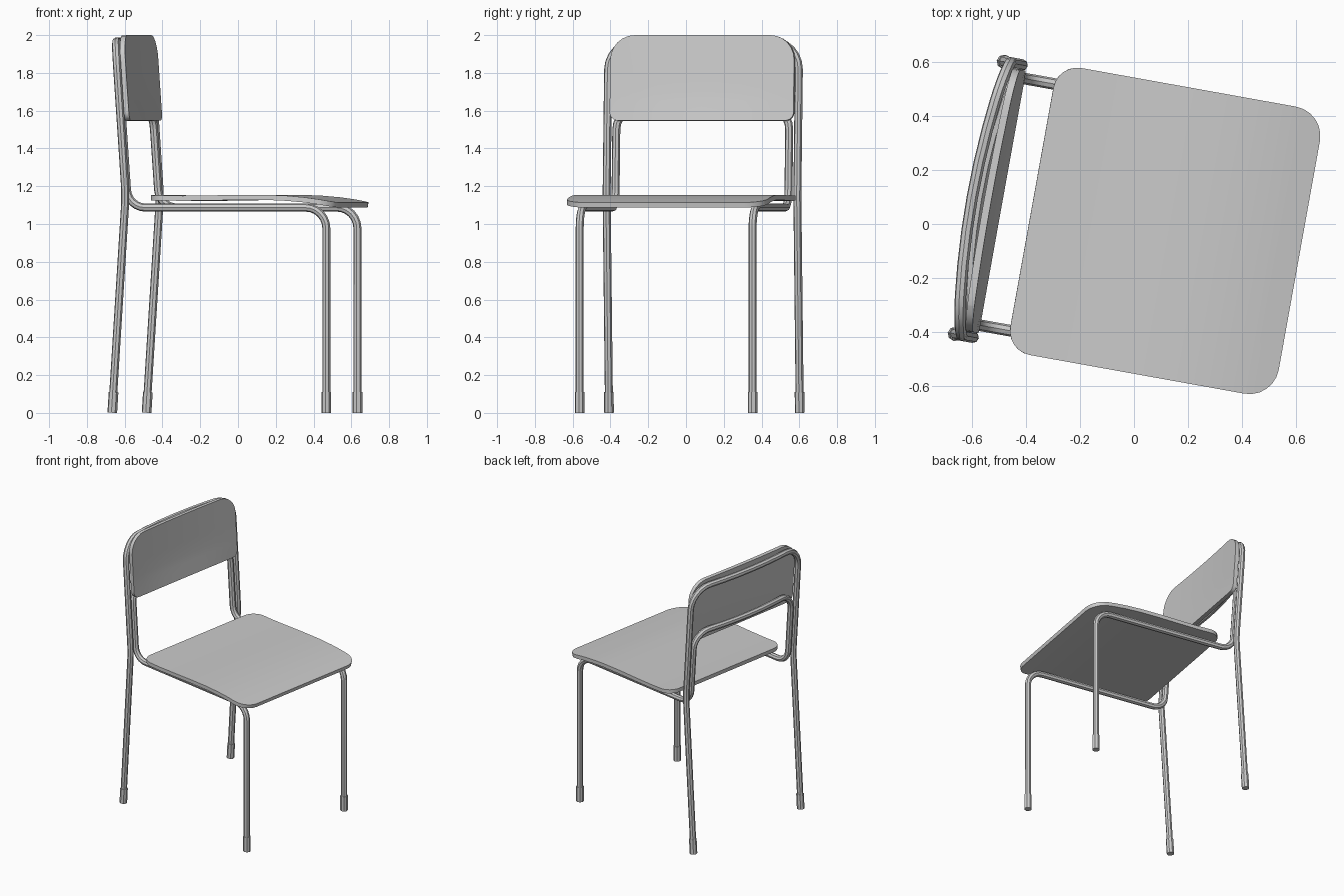
import bpy, bmesh, math
from mathutils import Vector, Matrix

if "Cube" in bpy.data.objects:
    bpy.data.objects.remove(bpy.data.objects["Cube"])

# local frame: x = chair forward, y = sideways; the whole chair is turned about z
PLACE = Matrix.Rotation(math.radians(-10.2), 4, 'Z') @ Matrix.Translation((0.002, -0.006, 0))
W_OUT, W_IN = 0.513, 0.465


def finish(ob, angle=40):
    """Place the part, turn it into a plain mesh, smooth it"""
    ob.matrix_world = PLACE
    bpy.ops.object.select_all(action='DESELECT')
    ob.select_set(True)
    bpy.context.view_layer.objects.active = ob
    bpy.ops.object.convert(target='MESH')
    bpy.ops.object.shade_smooth_by_angle(angle=math.radians(angle))


def fillet(path, steps=6):
    """path: list of (point, corner radius)"""
    pts = [Vector(p) for p, r in path]
    out = [pts[0]]
    for i in range(1, len(pts) - 1):
        p, r = pts[i], path[i][1]
        if r == 0:
            out.append(p)
            continue
        a, b = (pts[i - 1] - p).normalized(), (pts[i + 1] - p).normalized()
        half = a.angle(b) / 2
        c = p + (a + b).normalized() * (r / math.sin(half))
        t = r / math.tan(half)
        va, vb = (p + a * t - c).normalized(), (p + b * t - c).normalized()
        out += [c + va.slerp(vb, k / steps) * r for k in range(steps + 1)]
    return out + [pts[-1]]


def tube(name, pts, radius):
    cu = bpy.data.curves.new(name, 'CURVE')
    cu.dimensions = '3D'
    cu.bevel_depth = radius
    cu.bevel_resolution = 2
    cu.use_fill_caps = True
    sp = cu.splines.new('POLY')
    sp.points.add(len(pts) - 1)
    for q, p in zip(sp.points, pts):
        q.co = (*p, 1)
    ob = bpy.data.objects.new(name, cu)
    bpy.context.collection.objects.link(ob)
    finish(ob, 40)


def back_x(z):
    return -0.513 - 0.0675 * (z - 1.15)


def frame(name, half_path, w, top, corner):
    """Bent tube: one side, the bowed cross bar, then the mirrored side"""
    one = [((x, -y, z), r) for (x, y, z), r in half_path] + [((back_x(top), -w, top), corner)]
    bar = [((back_x(top), w * k, top), 0) for k in (-.5, -.25, 0, .25, .5)]
    other = [((x, -y, z), r) for (x, y, z), r in reversed(one)]
    pts = fillet(one + bar + other)
    for p in pts:
        if p.z > 1.3:
            p.x -= 0.042 * max(0, 1 - (p.y / w) ** 2)
    tube(name, pts, 0.0215)


def panel(name, a0, a1, b0, b1, radii, thick, cuts_a, cuts_b, shape):
    """Rounded sheet in (a, b), cut into strips, bent by shape(a, b), thickened"""
    bm = bmesh.new()
    r0, r1 = radii
    ring = []
    for ca, cb, r, start in ((a1 - r1, b1 - r1, r1, 0), (a0 + r0, b1 - r0, r0, 90),
                             (a0 + r0, b0 + r0, r0, 180), (a1 - r1, b0 + r1, r1, 270)):
        for k in range(7):
            t = math.radians(start + 15 * k)
            ring.append(bm.verts.new((ca + r * math.cos(t), cb + r * math.sin(t), 0)))
    bm.faces.new(ring)
    for cuts, no, axis in ((cuts_a, (1, 0, 0), 0), (cuts_b, (0, 1, 0), 1)):
        for c in cuts:
            co = [0, 0, 0]
            co[axis] = c
            bmesh.ops.bisect_plane(bm, geom=bm.verts[:] + bm.edges[:] + bm.faces[:],
                                   plane_co=co, plane_no=no, dist=1e-5)
    for v in bm.verts:
        v.co = shape(v.co.x, v.co.y)
    me = bpy.data.meshes.new(name)
    bm.to_mesh(me)
    bm.free()
    ob = bpy.data.objects.new(name, me)
    bpy.context.collection.objects.link(ob)
    m = ob.modifiers.new('thickness', 'SOLIDIFY')
    m.thickness, m.offset = thick, 0
    finish(ob)


def lerp_table(t, table):
    for (x0, y0), (x1, y1) in zip(table, table[1:]):
        if t <= x1:
            return y0 + (y1 - y0) * (t - x0) / (x1 - x0)
    return table[-1][1]


# back legs with the upper hoop
frame('back_leg_hoop', [((-0.585, W_OUT, 0.02), 0), ((-0.513, W_OUT, 1.15), 1.0)],
      W_OUT, 1.967, 0.15)
# front legs, seat rails and the lower back bar
frame('front_leg_frame', [((0.558, W_IN, 0.02), 0), ((0.558, W_IN, 1.087), 0.11),
                          ((-0.508, W_IN, 1.087), 0.1)], W_IN, 1.62, 0.12)

# feet
for side, s in (('right', -1), ('left', 1)):
    tube('front_foot_' + side, [(0.558, s * W_IN, 0), (0.558, s * W_IN, 0.11)], 0.026)
    tube('back_foot_' + side, [(-0.585, s * W_OUT, 0.001), (-0.578, s * W_OUT, 0.11)], 0.026)

# seat, nearly flat with a drooping front edge
SEAT = [(-0.39, 1.139), (-0.2, 1.136), (-0.05, 1.138), (0.1, 1.141), (0.25, 1.141),
        (0.36, 1.136), (0.45, 1.128), (0.53, 1.117), (0.63, 1.099)]
panel('seat', -0.386, 0.62, -0.541, 0.541, (0.09, 0.11), 0.027,
      [a for a, z in SEAT[1:-1]], [], lambda a, b: Vector((a, b, lerp_table(a, SEAT))))


# backrest, leaning back and very slightly bowed
def bend_back(z, y):
    bow = 0.012 * min(1, (z - 1.54) / 0.15) * (1 - (y / 0.5) ** 2)
    return Vector((-0.51 - 0.067 * (z - 1.55) - bow, y, z))


panel('backrest', 1.547, 1.999, -0.495, 0.495, (0.045, 0.13), 0.027,
      [1.6, 1.65, 1.7, 1.8], [-0.4 + 0.1 * i for i in range(9)], bend_back)
